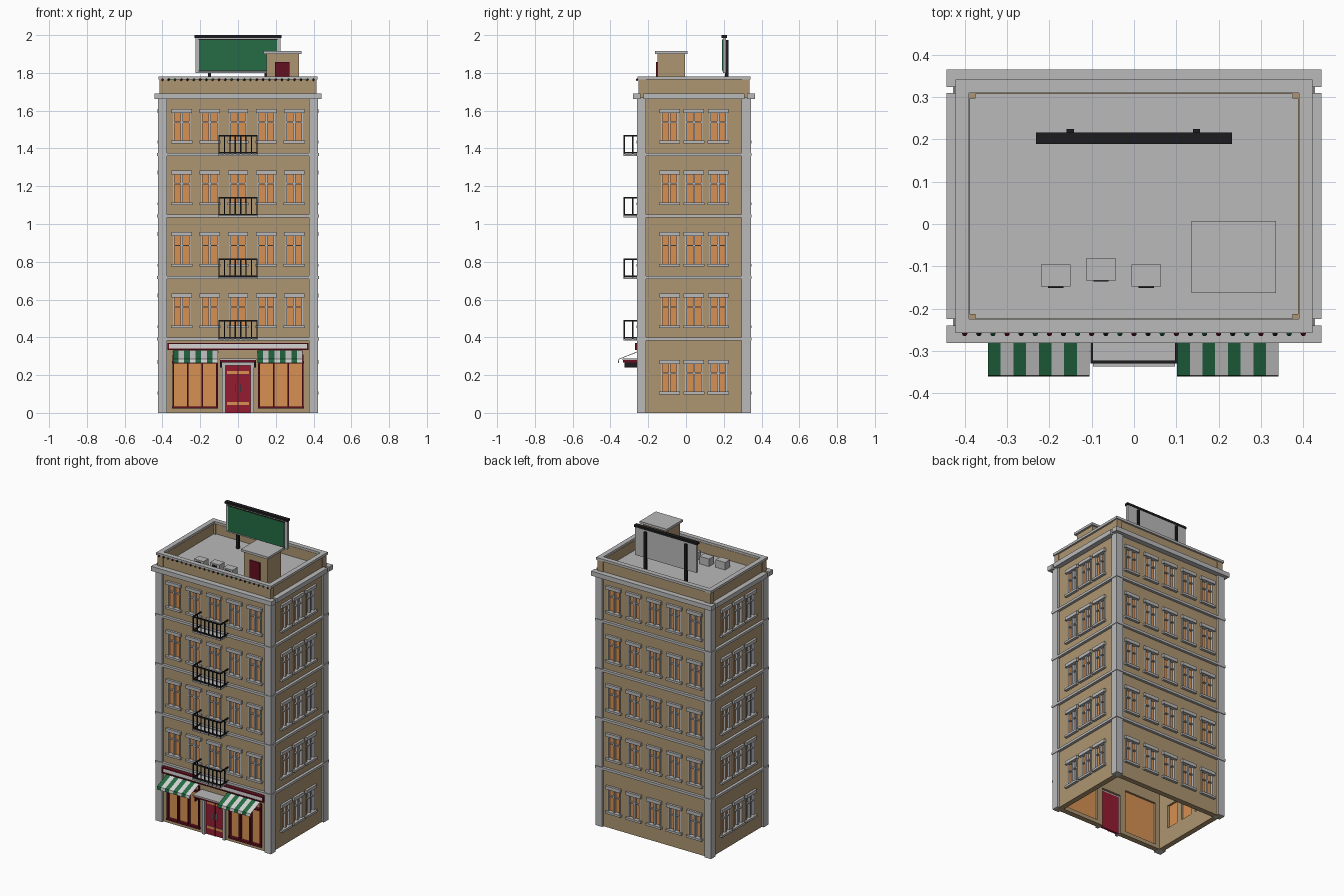
import bpy, bmesh
from mathutils import Matrix, Vector

cube = bpy.data.objects.get("Cube")
if cube:
    bpy.data.objects.remove(cube, do_unlink=True)

COLOURS = {
    "tan wall": (0.42, 0.30, 0.165), "grey stone": (0.49, 0.49, 0.49),
    "amber glass": (0.68, 0.28, 0.085), "green paint": (0.018, 0.15, 0.058),
    "pale cloth": (0.66, 0.66, 0.66), "crimson door": (0.30, 0.012, 0.032),
    "dark red trim": (0.13, 0.005, 0.014), "black iron": (0.012, 0.012, 0.014),
}
MATS = {}
for name, rgb in COLOURS.items():
    m = bpy.data.materials.new(name)
    m.use_nodes = True
    m.diffuse_color = (*rgb, 1)
    m.node_tree.nodes["Principled BSDF"].inputs["Base Color"].default_value = (*rgb, 1)
    MATS[name] = m
TAN, GREY, GLASS, GREEN, PALE, RED, MAROON, BLACK = COLOURS

CY = 0.042              # depth centre of the building
HX, HY = 0.41, 0.287    # half size of the walls
THICK = 0.035
PITCH = 0.326           # storey height
# normal, tangent, distance to wall face, half width
SIDES = {
    "front": (Vector((0, -1, 0)), Vector((1, 0, 0)), HY, HX),
    "back": (Vector((0, 1, 0)), Vector((-1, 0, 0)), HY, HX),
    "right": (Vector((-1, 0, 0)), Vector((0, -1, 0)), HX, HY),
    "left": (Vector((1, 0, 0)), Vector((0, 1, 0)), HX, HY),
}


def box(bm, x0, x1, y0, y1, z0, z1):
    mat = Matrix.Translation(((x0 + x1) / 2, (y0 + y1) / 2, (z0 + z1) / 2))
    mat = mat @ Matrix.Diagonal((x1 - x0, y1 - y0, z1 - z0, 1))
    bmesh.ops.create_cube(bm, size=1, matrix=mat)


def wall_box(bm, side, u0, u1, d0, d1, z0, z1):
    """Box on a wall: u runs along it, d is the distance out of its face."""
    n, t, dist, _ = SIDES[side]
    a = t * u0 + n * (dist + d0)
    b = t * u1 + n * (dist + d1)
    box(bm, min(a.x, b.x), max(a.x, b.x), min(a.y, b.y) + CY, max(a.y, b.y) + CY, z0, z1)


def finish(name, bm, *mats):
    mesh = bpy.data.meshes.new(name)
    bm.to_mesh(mesh)
    bm.free()
    obj = bpy.data.objects.new(name, mesh)
    for m in mats:
        mesh.materials.append(MATS[m])
    bpy.context.collection.objects.link(obj)
    return obj


def boxes(name, mat, *dims):
    bm = bmesh.new()
    for d in dims:
        box(bm, *d)
    return finish(name, bm, mat)


def front_boxes(name, mat, *dims):
    bm = bmesh.new()
    for d in dims:
        wall_box(bm, "front", *d)
    return finish(name, bm, mat)


# Walls with real window openings, glazing and stone window frames
for side, (n, t, dist, half) in SIDES.items():
    wall, cut, glass, frame = (bmesh.new() for _ in range(4))
    end = half if side in ("front", "back") else half - THICK
    wall_box(wall, side, -end, end, -THICK, 0, 0, 1.68)
    cols = [i * 0.149 for i in range(-2, 3)] if half == HX else [-0.129, 0, 0.129]
    for floor in range(1 if side == "front" else 0, 5):
        z0 = 0.112 + PITCH * floor + (0.025 if floor else 0)
        z1 = z0 + 0.155
        for u in cols:
            wall_box(cut, side, u - 0.045, u + 0.045, -0.1, 0.1, z0, z1)
            wall_box(glass, side, u - 0.045, u + 0.045, -0.022, -0.012, z0, z1)
            wall_box(frame, side, u - 0.056, u + 0.056, -0.01, 0.017, z0 - 0.014, z0)
            wall_box(frame, side, u - 0.054, u + 0.054, -0.01, 0.015, z1 - 0.008, z1 + 0.014)
            for v in (-0.042, 0, 0.042):
                w = 0.004 if v else 0.006
                wall_box(frame, side, u + v - w, u + v + w, -0.013, 0.004, z0, z1)
            zt = z0 + 0.095
            wall_box(frame, side, u - 0.042, u + 0.042, -0.013, 0, zt, zt + 0.006)
    if side == "front":
        for s in (-1, 1):
            a, b = sorted((s * 0.11, s * 0.345))
            wall_box(cut, side, a, b, -0.1, 0.1, 0.025, 0.31)
            wall_box(glass, side, a, b, -0.022, -0.008, 0.025, 0.31)
        wall_box(cut, side, -0.07, 0.07, -0.1, 0.1, -0.1, 0.26)
    obj = finish(side + "_wall", wall, TAN)
    cutter = finish("window_cutter", cut)
    cutter.hide_render = True
    mod = obj.modifiers.new("openings", "BOOLEAN")
    mod.operation, mod.solver, mod.object = "DIFFERENCE", "EXACT", cutter
    bpy.context.view_layer.objects.active = obj
    bpy.ops.object.modifier_apply(modifier=mod.name)
    bpy.data.objects.remove(cutter, do_unlink=True)
    finish(side + "_window_glass", glass, GLASS)
    finish(side + "_window_frames", frame, GREY)

# Corner pilasters, storey bands, cornice and parapet
pil, bands, cornice, parapet, cap = (bmesh.new() for _ in range(5))
for sx in (-1, 1):
    for sy in (-1, 1):
        x0, x1 = sorted((sx * 0.376, sx * 0.424))
        y0, y1 = sorted((sy * 0.253, sy * 0.301))
        box(pil, x0, x1, y0 + CY, y1 + CY, 0, 1.67)
        x0, x1 = sorted((sx * 0.375, sx * 0.415))
        y0, y1 = sorted((sy * 0.255, sy * 0.293))
        box(parapet, x0, x1, y0 + CY, y1 + CY, 1.68, 1.766)
for side, (n, t, dist, half) in SIDES.items():
    wide = half == HX
    for k in range(4):
        z = 0.382 + PITCH * k
        wall_box(bands, side, -half - 0.017, half + 0.017, -0.005, 0.018, z, z + 0.016)
    e = 0.443 if wide else 0.267
    wall_box(cornice, side, -e, e, -0.005, 0.036 if wide else 0.033, 1.662, 1.692)
    e = half if wide else half - 0.022
    wall_box(parapet, side, -e, e, -0.022, 0, 1.68, 1.766)
    e = half + 0.012 if wide else half - 0.02
    wall_box(cap, side, -e, e, -0.02, 0.012, 1.764, 1.78)
finish("corner_pilasters", pil, GREY)
finish("storey_bands", bands, GREY)
finish("cornice", cornice, GREY)
finish("parapet", parapet, TAN)
finish("parapet_cap", cap, GREY)
boxes("roof_deck", GREY, (-0.40, 0.40, CY - 0.28, CY + 0.28, 1.672, 1.70))

# String of coloured lamps below the front cap
bm = bmesh.new()
for i in range(25):
    pos = Matrix.Translation((-0.4 + i / 30, CY - HY - 0.014, 1.764))
    made = bmesh.ops.create_icosphere(bm, subdivisions=1, radius=0.007, matrix=pos)
    for f in {f for v in made["verts"] for f in v.link_faces}:
        f.material_index = i % 3
finish("string_lamps", bm, MAROON, BLACK, GREEN)

# Balconies
slab, rails = bmesh.new(), bmesh.new()
for k in range(4):
    z = 0.382 + PITCH * k
    wall_box(slab, "front", -0.103, 0.103, 0, 0.085, z, z + 0.01)
    for zz in (z + 0.012, z + 0.102):
        wall_box(rails, "front", -0.103, 0.103, 0.078, 0.085, zz, zz + 0.008)
        for s in (-0.1, 0.1):
            wall_box(rails, "front", s - 0.003, s + 0.003, 0, 0.08, zz, zz + 0.008)
    for i in range(8):
        u = -0.1 + i * 0.2 / 7
        wall_box(rails, "front", u - 0.003, u + 0.003, 0.079, 0.085, z, z + 0.105)
    for s in (-0.1, 0.1):
        wall_box(rails, "front", s - 0.003, s + 0.003, 0.034, 0.04, z, z + 0.105)
finish("balcony_slabs", slab, GREY)
finish("balcony_rails", rails, BLACK)

# Shop front: window bars, awnings, sign board
bars = bmesh.new()
for s, side_name in ((-1, "right"), (1, "left")):
    mid = s * 0.2275
    for k in (-1.5, -0.5, 0.5, 1.5):
        u = mid + k * 0.077
        wall_box(bars, "front", u - 0.005, u + 0.005, -0.01, 0.01, 0.025, 0.31)
    for z in (0.022, 0.262):
        wall_box(bars, "front", mid - 0.122, mid + 0.122, -0.01, 0.012, z, z + 0.012)
    awning = bmesh.new()
    profile = [(-0.246, 0.33), (-0.358, 0.285), (-0.36, 0.265)]
    start = -0.345 if s < 0 else 0.102
    for i in range(8):
        x0, x1 = start + i * 0.03, start + (i + 1) * 0.03
        for (ya, za), (yb, zb) in zip(profile, profile[1:]):
            corners = ((x0, ya, za), (x0, yb, zb), (x1, yb, zb), (x1, ya, za))
            face = awning.faces.new([awning.verts.new(c) for c in corners])
            face.material_index = i % 2
    bmesh.ops.remove_doubles(awning, verts=awning.verts, dist=0.0005)
    obj = finish(side_name + "_awning", awning, GREEN, PALE)
    obj.modifiers.new("cloth thickness", "SOLIDIFY").thickness = 0.004
finish("shop_window_bars", bars, MAROON)
front_boxes("sign_board", PALE, (-0.365, 0.365, 0, 0.022, 0.34, 0.364))
front_boxes("sign_border", MAROON,
            (-0.373, 0.373, 0, 0.026, 0.364, 0.371), (-0.373, 0.373, 0, 0.026, 0.333, 0.34),
            (-0.373, -0.366, 0, 0.026, 0.333, 0.371), (0.366, 0.373, 0, 0.026, 0.333, 0.371))

# Entrance: double door, frame and canopy
front_boxes("door_right_leaf", RED, (-0.066, -0.001, -0.02, -0.004, 0, 0.255))
front_boxes("door_left_leaf", RED, (0.001, 0.066, -0.02, -0.006, 0, 0.255))
front_boxes("door_centre_strip", MAROON, (-0.003, 0.003, -0.02, -0.001, 0, 0.255))
front_boxes("door_panels", GLASS, (-0.058, 0.058, -0.008, -0.002, 0.205, 0.222),
            (-0.058, 0.058, -0.008, -0.002, 0.042, 0.058))
front_boxes("door_handles", GREY, (-0.016, -0.01, -0.005, 0.004, 0.11, 0.15),
            (0.01, 0.016, -0.005, 0.004, 0.11, 0.15))
front_boxes("door_frame", GREY, (-0.084, -0.066, -0.02, 0.014, 0, 0.268),
            (0.066, 0.084, -0.02, 0.014, 0, 0.268), (-0.084, 0.084, -0.02, 0.014, 0.252, 0.268))
front_boxes("canopy_top", GREY, (-0.097, 0.097, 0, 0.092, 0.28, 0.288))
front_boxes("canopy_fascia", MAROON, (-0.094, 0.094, 0, 0.088, 0.268, 0.28))
front_boxes("canopy_brackets", BLACK, (-0.094, -0.086, 0, 0.08, 0.24, 0.268),
            (0.086, 0.094, 0, 0.08, 0.24, 0.268))

# Roof stair house
boxes("stair_house", TAN, (0.15, 0.322, -0.152, -0.006, 1.69, 1.902))
boxes("stair_house_cap", GREY, (0.136, 0.336, -0.163, 0.007, 1.9, 1.915))
boxes("stair_house_door", MAROON, (0.195, 0.272, -0.16, -0.15, 1.7, 1.857))

# Cooling units with front grilles
units, grilles = bmesh.new(), bmesh.new()
for x, y in ((-0.185, -0.122), (-0.078, -0.107), (0.029, -0.122)):
    box(units, x - 0.035, x + 0.035, y - 0.026, y + 0.026, 1.695, 1.75)
    box(grilles, x - 0.018, x + 0.018, y - 0.029, y - 0.024, 1.707, 1.74)
finish("cooling_units", units, GREY)
finish("cooling_grilles", grilles, BLACK)

# Billboard
boxes("billboard_panel", GREY, (-0.226, 0.226, 0.195, 0.213, 1.8, 1.988))
boxes("billboard_face", GREEN, (-0.207, 0.207, 0.19, 0.197, 1.812, 1.975))
boxes("billboard_top_bar", BLACK, (-0.231, 0.231, 0.189, 0.216, 1.986, 2.0))
boxes("billboard_edging", BLACK, (-0.21, 0.21, 0.192, 0.198, 1.808, 1.813),
      (-0.21, 0.21, 0.192, 0.198, 1.974, 1.979))
boxes("billboard_posts", BLACK, (-0.159, -0.142, 0.206, 0.224, 1.69, 1.975),
      (0.139, 0.156, 0.206, 0.224, 1.69, 1.975))
